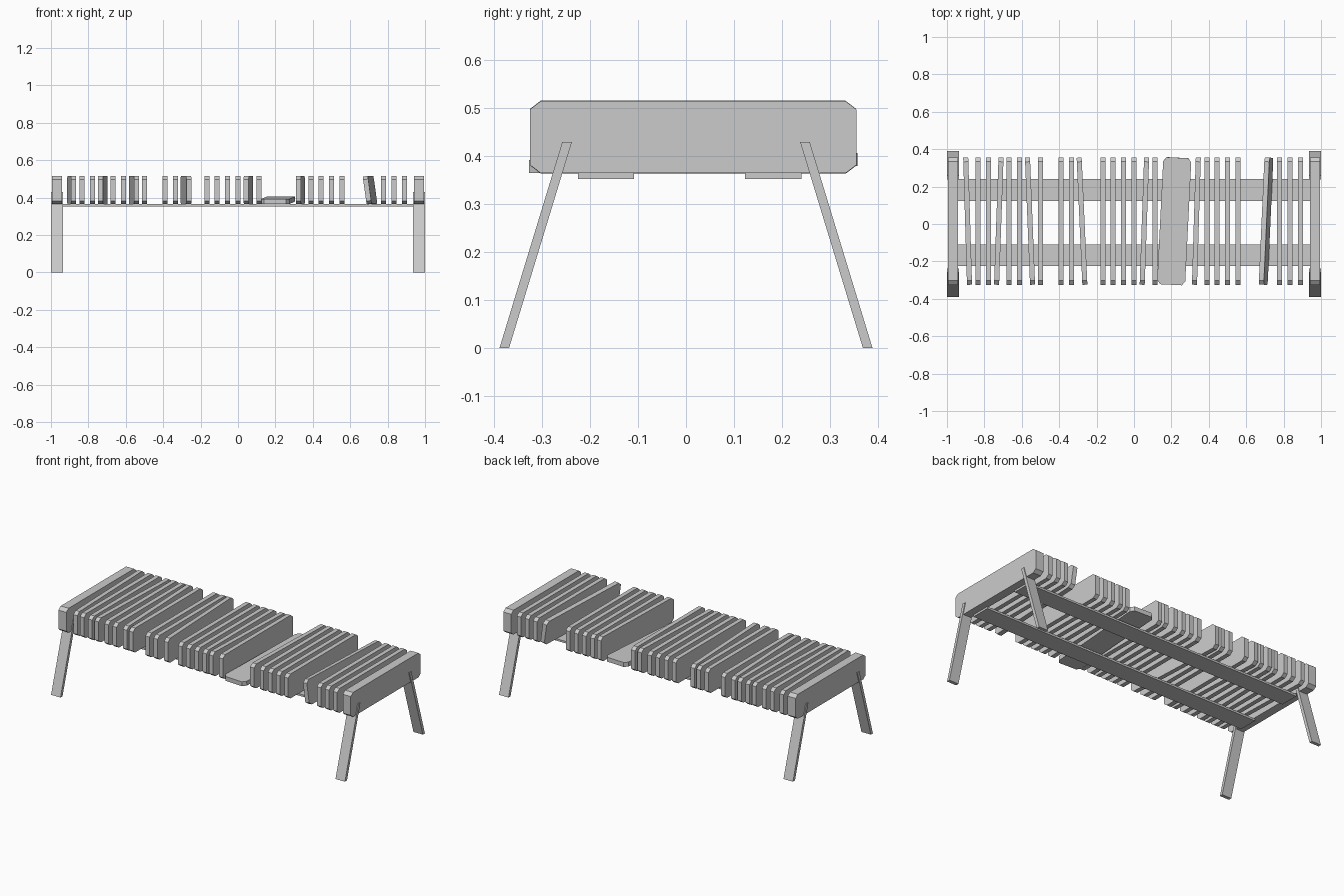
import bpy

if "Cube" in bpy.data.objects:
    bpy.data.objects.remove(bpy.data.objects["Cube"])

SLAT_Y, SLAT_Z = 0.015, 0.44


def prism(name, profile, thickness):
    """Extrude a (y, z) profile along x, centred on x = 0."""
    n, h = len(profile), thickness / 2
    verts = [(x, y, z) for x in (-h, h) for y, z in profile]
    faces = [tuple(reversed(range(n))), tuple(range(n, 2 * n))]
    faces += [(i, (i + 1) % n, n + (i + 1) % n, n + i) for i in range(n)]
    mesh = bpy.data.meshes.new(name)
    mesh.from_pydata(verts, [], faces)
    return mesh


def place(name, mesh, loc, rot=(0, 0, 0)):
    ob = bpy.data.objects.new(name, mesh)
    ob.rotation_mode = 'YXZ'
    ob.location, ob.rotation_euler = loc, rot
    bpy.context.collection.objects.link(ob)
    return ob


def chamfered(w, h, cy, cz):
    return [(-w + cy, -h), (w - cy, -h), (w, -h + cz), (w, h - cz),
            (w - cy, h), (-w + cy, h), (-w, h - cz), (-w, -h + cz)]


board = chamfered(0.34, 0.075, 0.022, 0.017)
slat_mesh = prism("slat", board, 0.027)
end_mesh = prism("end_board", board, 0.054)

# Upright slats on a regular pitch, with gaps and a few knocked askew
missing = {8, 12, 19, 20, 21, 27, 28, 29}
yaw = {0: 0.03, 3: -0.035, 6: 0.04, 11: 0.045, 17: -0.035, 22: -0.03}
for i in range(33):
    if i not in missing:
        place(f"slat_{i:02d}", slat_mesh, ((i - 16) * 0.0556, SLAT_Y, SLAT_Z),
              (0, 0, yaw.get(i, 0)))

# Leaning slat and fallen flat slat
place("leaning_slat", slat_mesh, (0.706, SLAT_Y, SLAT_Z), (0, -0.14, -0.045))
place("fallen_slat", slat_mesh, (0.215, SLAT_Y, 0.386), (0.022, 1.5708, -0.05))

# Thick end boards and splayed legs
leg = [(0.369, 0), (0.389, 0), (0.258, 0.43), (0.238, 0.43)]
leg_meshes = {"back": prism("back_leg", leg, 0.064),
              "front": prism("front_leg", [(-y, z) for y, z in reversed(leg)], 0.064)}
for side, sx in (("left", -1), ("right", 1)):
    place(f"{side}_end_board", end_mesh, (sx * 0.968, SLAT_Y, SLAT_Z))
    for key, mesh in leg_meshes.items():
        place(f"{side}_{key}_leg", mesh, (sx * 0.968, 0, 0))

# Flat rails under the slats
rail = [(-0.0585, -0.006), (0.0585, -0.006), (0.0585, 0.006), (-0.0585, 0.006)]
rail_mesh = prism("rail", rail, 1.90)
for name, y in (("front_rail", -0.167), ("back_rail", 0.182)):
    place(name, rail_mesh, (0, y, 0.359))
